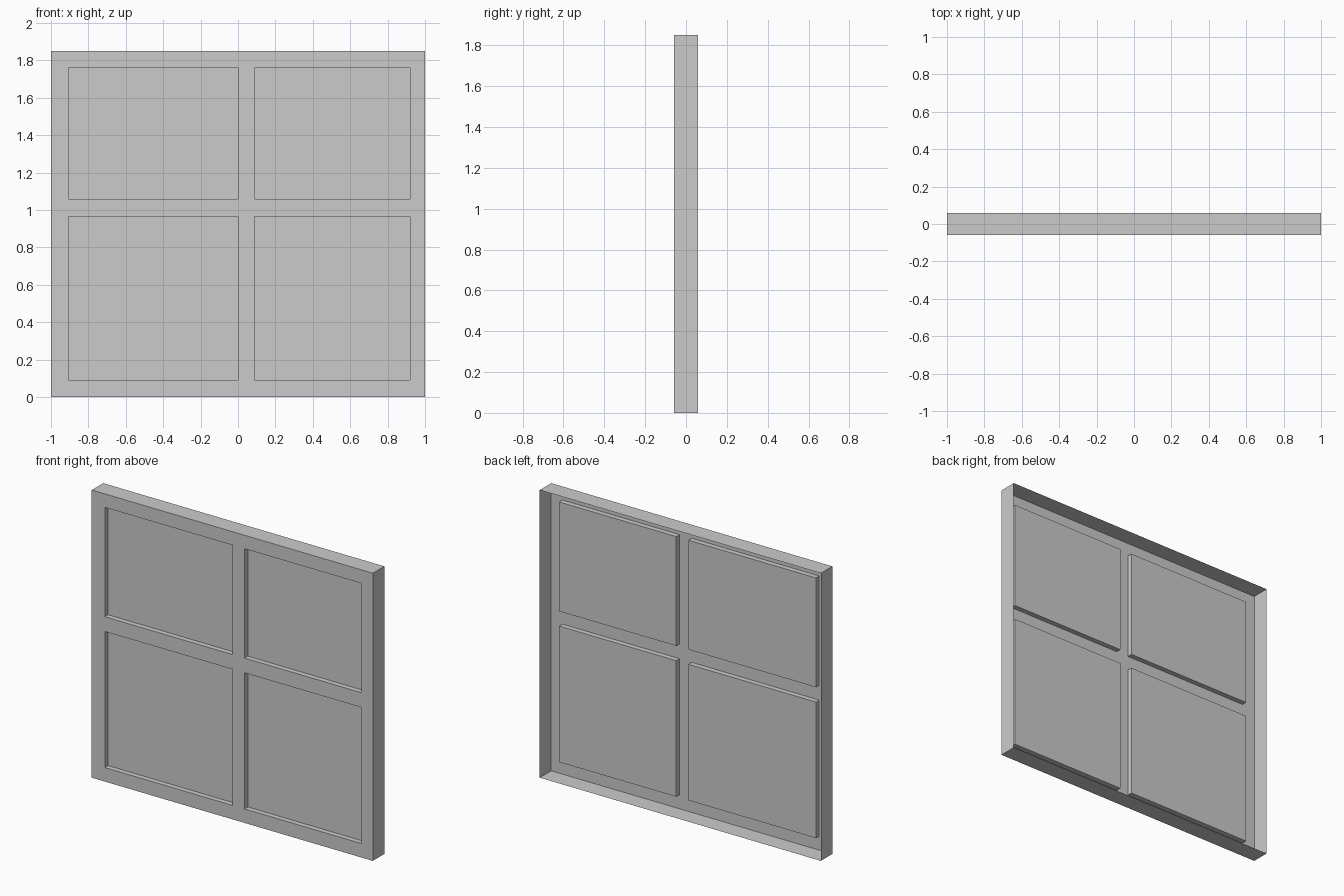
import bpy, bmesh

if "Cube" in bpy.data.objects:
    bpy.data.objects.remove(bpy.data.objects["Cube"])

HALF_DEPTH = 0.058
RECESS = 0.033
XS = [-1.0, -0.907, 0.0, 0.087, 0.92, 1.0]
ZS = [0.0, 0.09, 0.965, 1.06, 1.763, 1.85]

bm = bmesh.new()

# Front sheet: a grid of frame bars and panes
grid = [[bm.verts.new((x, -HALF_DEPTH, z)) for x in XS] for z in ZS]
panes = []
for j in range(len(ZS) - 1):
    for i in range(len(XS) - 1):
        face = bm.faces.new((grid[j][i], grid[j][i + 1],
                             grid[j + 1][i + 1], grid[j + 1][i]))
        if i % 2 and j % 2:
            panes.append(face)
bm.normal_update()

# Outer rim, open at the back
border = [e for e in bm.edges if e.is_boundary]
rim = bmesh.ops.extrude_edge_only(bm, edges=border)
for item in rim["geom"]:
    if isinstance(item, bmesh.types.BMVert):
        item.co.y = HALF_DEPTH

# Panes pushed back with straight side walls
bm.normal_update()
walls = bmesh.ops.extrude_face_region(bm, geom=panes)
for item in walls["geom"]:
    if isinstance(item, bmesh.types.BMVert):
        item.co.y += RECESS
old = [f for f in panes if f.is_valid]
if old:
    bmesh.ops.delete(bm, geom=old, context='FACES_ONLY')

# Merge coplanar strips and face everything outwards
bmesh.ops.dissolve_limit(bm, angle_limit=0.02, verts=bm.verts[:], edges=bm.edges[:])
bmesh.ops.recalc_face_normals(bm, faces=bm.faces[:])
bm.normal_update()
front = max(bm.faces, key=lambda f: -f.calc_center_median().y)
if front.normal.y > 0:
    bmesh.ops.reverse_faces(bm, faces=bm.faces[:])

mesh = bpy.data.meshes.new("window_frame")
bm.to_mesh(mesh)
bm.free()
bpy.context.collection.objects.link(bpy.data.objects.new("window_frame", mesh))
